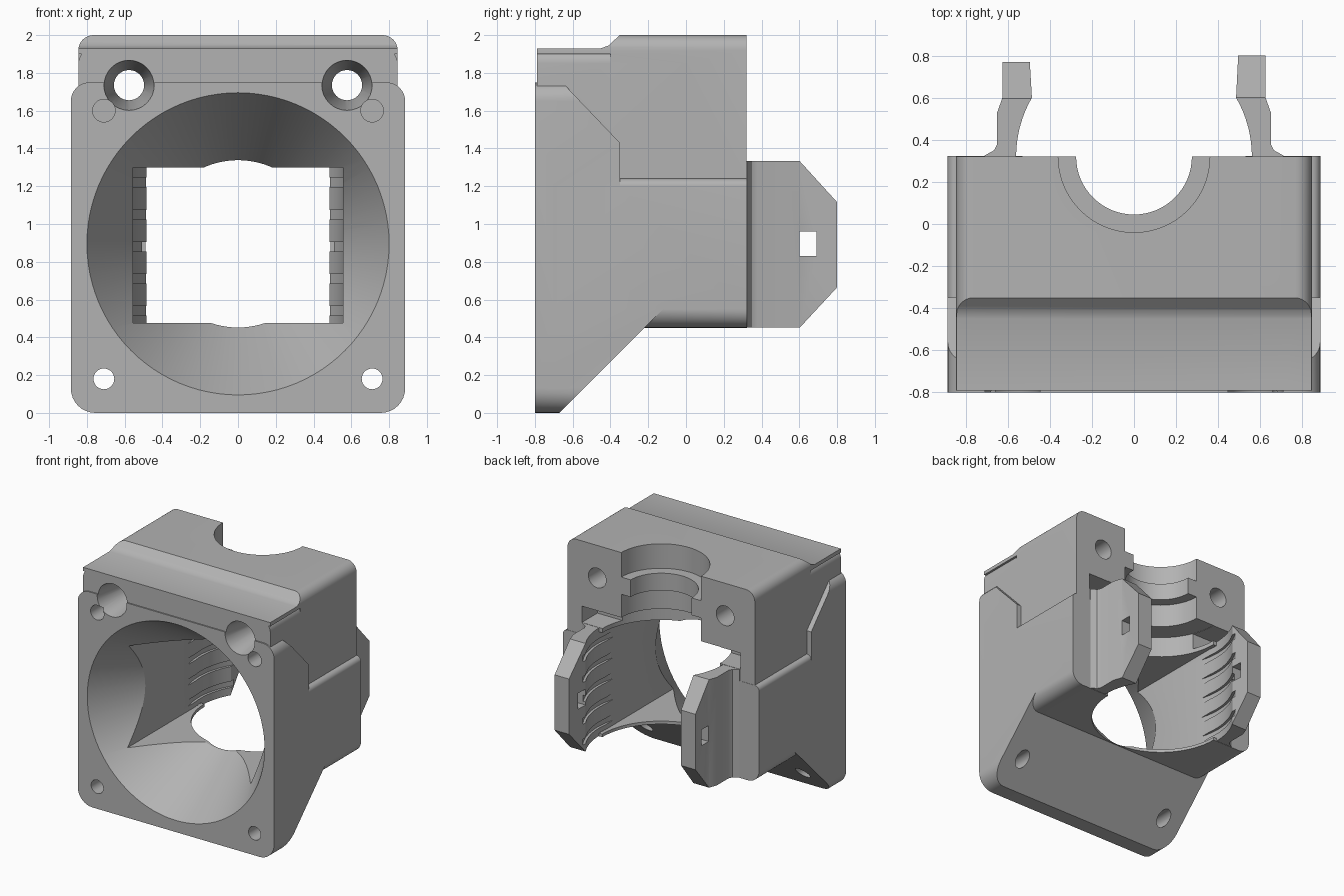
import bpy, bmesh, math
from mathutils import Matrix

if "Cube" in bpy.data.objects:
    bpy.data.objects.remove(bpy.data.objects["Cube"])

grey = bpy.data.materials.new("light_grey_plastic")
grey.use_nodes = True
COLOUR = (0.45, 0.45, 0.45, 1)
grey.diffuse_color = COLOUR
grey.node_tree.nodes["Principled BSDF"].inputs["Base Color"].default_value = COLOUR

MID = 0.895      # height of the duct axis
AXIS = 0.32      # y of the vertical barrel axis


def finish(bm, name):
    bmesh.ops.recalc_face_normals(bm, faces=bm.faces)
    mesh = bpy.data.meshes.new(name)
    bm.to_mesh(mesh)
    bm.free()
    mesh.materials.append(grey)
    ob = bpy.data.objects.new(name, mesh)
    bpy.context.collection.objects.link(ob)
    return ob


def prism(name, pts, axis, lo, hi):
    """Extrude a 2D outline along an axis from lo to hi."""
    place = {"x": lambda a, b, t: (t, a, b),
             "y": lambda a, b, t: (a, t, b),
             "z": lambda a, b, t: (a, b, t)}[axis]
    bm = bmesh.new()
    ends = [[bm.verts.new(place(a, b, t)) for a, b in pts] for t in (lo, hi)]
    for ring in ends:
        bm.faces.new(ring)
    n = len(pts)
    for i in range(n):
        j = (i + 1) % n
        bm.faces.new((ends[0][i], ends[0][j], ends[1][j], ends[1][i]))
    return finish(bm, name)


def rounded(w, z0, z1, r0, r1, steps=8):
    """Rounded outline with separate bottom and top corner radii."""
    pts = []
    for cx, cz, r, start in ((w - r0, z0 + r0, r0, 270), (w - r1, z1 - r1, r1, 0),
                             (r1 - w, z1 - r1, r1, 90), (r0 - w, z0 + r0, r0, 180)):
        for i in range(steps + 1):
            a = math.radians(start + 90 * i / steps)
            pts.append((cx + r * math.cos(a), cz + r * math.sin(a)))
    return pts


def box(x0, x1, y0, y1, z0, z1):
    return prism("cutter", [(x0, y0), (x1, y0), (x1, y1), (x0, y1)], "z", z0, z1)


def round_bar(axis, a, b, lo, hi, r_lo, r_hi=None, seg=64):
    """Cylinder or cone along y at (x, z) or along z at (x, y)."""
    bm = bmesh.new()
    bmesh.ops.create_cone(bm, cap_ends=True, segments=seg, radius1=r_lo,
                          radius2=r_lo if r_hi is None else r_hi, depth=hi - lo)
    mid = (lo + hi) / 2
    if axis == "y":
        m = Matrix.Translation((a, mid, b)) @ Matrix.Rotation(-math.pi / 2, 4, "X")
    else:
        m = Matrix.Translation((a, b, mid))
    bm.transform(m)
    return finish(bm, "cutter")


def combine(ob, other, operation="DIFFERENCE"):
    mod = ob.modifiers.new("bool", "BOOLEAN")
    mod.operation, mod.object, mod.solver = operation, other, "EXACT"
    bpy.context.view_layer.objects.active = ob
    bpy.ops.object.modifier_apply(modifier=mod.name)
    bpy.data.objects.remove(other)


# Fan flange with the sloping underside
body = prism("duct_body", rounded(0.885, 0, 1.75, 0.13, 0.1), "y", -0.8, 0.1)
side = [(-0.9, -0.1), (-0.77, -0.1), (-0.12, 0.55), (-0.2, 0.9), (-0.35, 1.2),
        (-0.35, 1.43), (-0.67, 1.765), (-0.9, 1.765)]
combine(body, prism("cutter", side, "x", -1, 1), "INTERSECT")

# Rear barrel housing
combine(body, prism("cutter", rounded(0.885, 0.45, 1.24, 0.1, 0.04), "y", -0.7, 0.322), "UNION")

# Upper mount block with its stepped top
block = prism("cutter", rounded(0.845, 0.6, 2, 0.05, 0.08), "y", -0.79, 0.32)
front = prism("cutter", rounded(0.845, 0.65, 1.93, 0.05, 0.08), "y", -0.79, 0)
ramp = [(-0.9, 1.9), (-0.9, 1.93), (-0.45, 1.93), (-0.41, 1.945), (-0.35, 2.001), (-0.35, 2.1),
        (0.5, 2.1), (0.5, 0.5), (-0.4, 0.5), (-0.4, 1.9)]
combine(block, prism("cutter", ramp, "x", -1, 1), "INTERSECT")
combine(block, front, "UNION")
combine(body, block, "UNION")

# Air duct: cone, throat, square passage and barrel bore
slope = (0.8 - 0.443) / 0.58
cuts = [
    round_bar("y", 0, MID, -0.9, -0.22, 0.8 + 0.1 * slope, 0.443, 96),
    round_bar("y", 0, MID, -0.25, -0.05, 0.443, seg=96),
    box(-0.555, 0.555, -0.79, 0.5, 0.475, 1.30),
    round_bar("z", 0, AXIS, 0.476, 1.299, 0.56, seg=96),
    round_bar("z", 0, AXIS, 0.3, 1.47, 0.53, seg=96),
    box(-0.715, 0.715, 0.12, 0.5, 1.335, 1.468),
    # Stepped collar seat
    round_bar("z", 0, AXIS, 1.4, 2.1, 0.275),
    round_bar("z", 0, AXIS, 1.8, 2.1, 0.36),
    round_bar("z", 0, AXIS, 1.4, 1.66, 0.36),
]
# Screw holes
for s in (-1, 1):
    cuts += [
        round_bar("y", s * 0.577, 1.735, -1, 0.5, 0.08, seg=32),
        round_bar("y", s * 0.577, 1.735, -0.82, -0.5, 0.137, 0.08, seg=32),
        round_bar("y", s * 0.71, 1.6, -0.9, -0.6, 0.06, seg=32),
        round_bar("y", s * 0.71, 0.18, -0.9, -0.2, 0.055, seg=32),
    ]
GROOVES = [0.54 + 0.17 * i for i in range(5)]


def groove(z):
    return round_bar("z", 0, AXIS, z - 0.025, z + 0.025, 0.58, seg=96)


cuts += [groove(z) for z in GROOVES]
for c in cuts:
    combine(body, c)

# Spring clips behind the barrel
clips = []
for s, end, name in ((1, 0.8, "left_clip"), (-1, 0.77, "right_clip")):
    arc = []
    for i in range(11):
        y = 0.3 + 0.3 * i / 10
        arc.append((math.sqrt(0.56 ** 2 - (y - AXIS) ** 2), y))
    outer = [(0.495, end), (0.625, end), (0.625, 0.6), (0.65, 0.53), (0.65, 0.38),
             (0.665, 0.35), (0.71, 0.325), (0.71, 0.3)]
    clip = prism(name, [(s * x, y) for x, y in arc + outer], "z", 0.452, 1.333)
    chamfer = [(0.2, 0.4), (0.55, 0.395), (end + 0.005, 0.67), (end + 0.005, 1.11),
               (0.55, 1.39), (0.2, 1.4)]
    combine(clip, prism("cutter", chamfer, "x", -1, 1), "INTERSECT")
    combine(clip, box(-1, 1, 0.6, 0.69, 0.83, 0.96))
    for z in GROOVES:
        combine(clip, groove(z))
    clips.append(clip)

# Smooth the curved walls, keep the edges sharp
for ob in [body] + clips:
    bpy.ops.object.select_all(action="DESELECT")
    ob.select_set(True)
    bpy.context.view_layer.objects.active = ob
    bpy.ops.object.shade_smooth_by_angle(angle=math.radians(30))
